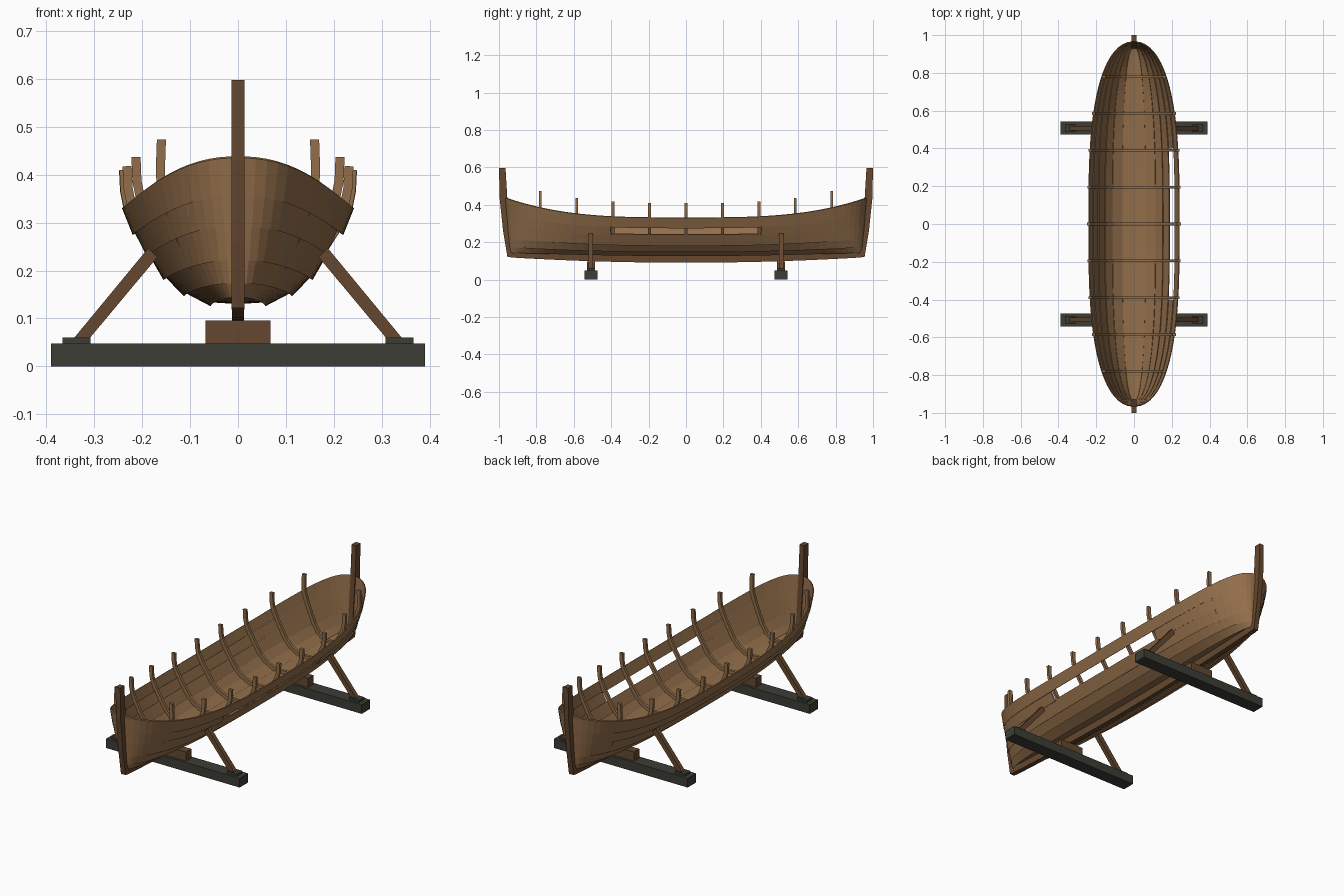
import bpy, bmesh, math
from mathutils import Vector

if "Cube" in bpy.data.objects:
    bpy.data.objects.remove(bpy.data.objects["Cube"], do_unlink=True)


def material(name, rgb):
    m = bpy.data.materials.new(name)
    m.use_nodes = True
    m.diffuse_color = (*rgb, 1)
    m.node_tree.nodes["Principled BSDF"].inputs["Base Color"].default_value = (*rgb, 1)
    return m


PLANK = material("light_plank_wood", (0.29, 0.157, 0.069))
TIMBER = material("dark_timber", (0.13, 0.064, 0.028))
BEAM = material("charcoal_beam", (0.045, 0.047, 0.036))


def loft(name, rings, mat):
    """Solid skin through a row of equal rings, with capped ends."""
    bm = bmesh.new()
    rows = [[bm.verts.new(p) for p in ring] for ring in rings]
    n = len(rows[0])
    for a, b in zip(rows, rows[1:]):
        for i in range(n):
            j = (i + 1) % n
            bm.faces.new((a[i], a[j], b[j], b[i]))
    bm.faces.new(rows[0])
    bm.faces.new(rows[-1])
    bmesh.ops.recalc_face_normals(bm, faces=bm.faces[:])
    me = bpy.data.meshes.new(name)
    bm.to_mesh(me)
    bm.free()
    me.materials.append(mat)
    ob = bpy.data.objects.new(name, me)
    bpy.context.collection.objects.link(ob)
    return ob


def box(name, lo, hi, mat):
    rings = [[(x, lo[1], lo[2]), (x, hi[1], lo[2]), (x, hi[1], hi[2]), (x, lo[1], hi[2])]
             for x in (lo[0], hi[0])]
    return loft(name, rings, mat)


# Hull lines: half length, half beam, midship knuckles (x, z)
HALF, BEAM_W, FLOOR, DEPTH = 0.967, 0.242, 0.13, 0.2
KNUCKLES = [Vector(p) for p in ((0, 0.13), (0.062, 0.134), (0.115, 0.156), (0.155, 0.19),
                                (0.19, 0.24), (0.218, 0.284), (0.242, 0.33))]


def half_width(t):
    return BEAM_W * (1 - abs(t) ** 3) ** 0.45


def bottom(t):
    return FLOOR + 0.02 * t * t


def sheer(t):
    return 0.33 + 0.105 * abs(t) ** 3.2


def hull_point(p, t, side, inset=1.0):
    """Carry a midship point to station t, on side +1 or -1."""
    f = (p.y - FLOOR) / DEPTH
    return (side * p.x * half_width(t) / BEAM_W,
            t * HALF * (0.976 + 0.024 * f) * inset,
            bottom(t) + f * (sheer(t) - bottom(t)))


def strake(name, k, side, t0, t1, steps):
    low, high = KNUCKLES[k], KNUCKLES[k + 1]
    d = (high - low).normalized()
    out = Vector((d.y, -d.x))
    # The lower edge laps outside the plank beneath it
    foot = low if k == 0 else low - d * 0.008 + out * 0.006
    outer = (foot, high)
    inner = (high - out * 0.005, foot - out * 0.005)
    u0, u1 = math.asin(t0), math.asin(t1)
    rings = []
    for i in range(steps + 1):
        t = math.sin(u0 + (u1 - u0) * i / steps)
        rings.append([hull_point(p, t, side) for p in outer]
                     + [hull_point(p, t, side, 0.994) for p in inner])
    loft(name, rings, PLANK)


# Planking, with one opening on the left side
END, GAP = 0.9997, 0.42
for side, label in ((1, "left"), (-1, "right")):
    for k in range(len(KNUCKLES) - 1):
        name = f"{label}_strake_{k + 1}"
        if side == 1 and k == 4:
            strake(name + "_front", k, side, -END, -GAP, 14)
            strake(name + "_back", k, side, GAP, END, 14)
        else:
            strake(name, k, side, -END, END, 40)

# Keel, curving up to both ends
keel = []
for i in range(25):
    t = -0.97 + 1.94 * i / 24
    lo, hi = 0.09 + 0.03 * t * t, bottom(t) + 0.004
    y = t * HALF
    keel.append([(-0.013, y, lo), (0.013, y, lo), (0.013, y, hi), (-0.013, y, hi)])
loft("keel", keel, TIMBER)

# Upright posts at both ends
POST = ((0.925, 0.119), (0.955, 0.122), (0.978, 0.26), (0.996, 0.43), (1.0, 0.597),
        (0.965, 0.597), (0.955, 0.43), (0.94, 0.26))
for s, label in ((-1, "front"), (1, "back")):
    loft(label + "_post", [[(x, s * y, z) for y, z in POST] for x in (-0.0135, 0.0135)], TIMBER)

# Ribs standing proud of the rim
for n in range(-4, 5):
    y = n * 0.195
    t = y / HALF
    half = []
    for p in KNUCKLES:
        x, _, z = hull_point(p, t, 1)
        half.append(Vector((x, z)))
    rim = half[-1]
    half += [rim + Vector((0.007, 0.035)), rim + Vector((0.009, 0.078 + 0.02 * t * t))]
    if abs(n) == 4:
        half[-2].x, half[-1].x = rim.x + 0.001, rim.x - 0.001
    path = [Vector((-p.x, p.y)) for p in half[:0:-1]] + half
    rings = []
    for i, p in enumerate(path):
        d = (path[min(i + 1, len(path) - 1)] - path[max(i - 1, 0)]).normalized()
        inward = Vector((-d.y, d.x))
        a, b = p + inward * 0.003, p + inward * 0.022
        rings.append([(a.x, y - 0.007, a.y), (a.x, y + 0.007, a.y),
                      (b.x, y + 0.007, b.y), (b.x, y - 0.007, b.y)])
    loft(f"rib_{n + 5}", rings, PLANK)

# Cradles: beam, keel block, foot pads and slanted struts
for s, label in ((-1, "front"), (1, "back")):
    y = s * 0.508
    box(label + "_cradle_beam", (-0.39, y - 0.035, 0), (0.39, y + 0.035, 0.048), BEAM)
    box(label + "_keel_block", (-0.068, y - 0.022, 0.048), (0.068, y + 0.022, 0.096), TIMBER)
    for side, hand in ((1, "left"), (-1, "right")):
        xs = sorted((side * 0.308, side * 0.366))
        box(f"{label}_{hand}_pad", (xs[0], y - 0.022, 0.048), (xs[1], y + 0.022, 0.06), BEAM)
        ends = (((0.31, 0.058), (0.343, 0.058)), ((0.168, 0.228), (0.187, 0.247)))
        loft(f"{label}_{hand}_strut",
             [[(side * a[0], y - 0.012, a[1]), (side * b[0], y - 0.012, b[1]),
               (side * b[0], y + 0.012, b[1]), (side * a[0], y + 0.012, a[1])]
              for a, b in ends], TIMBER)
